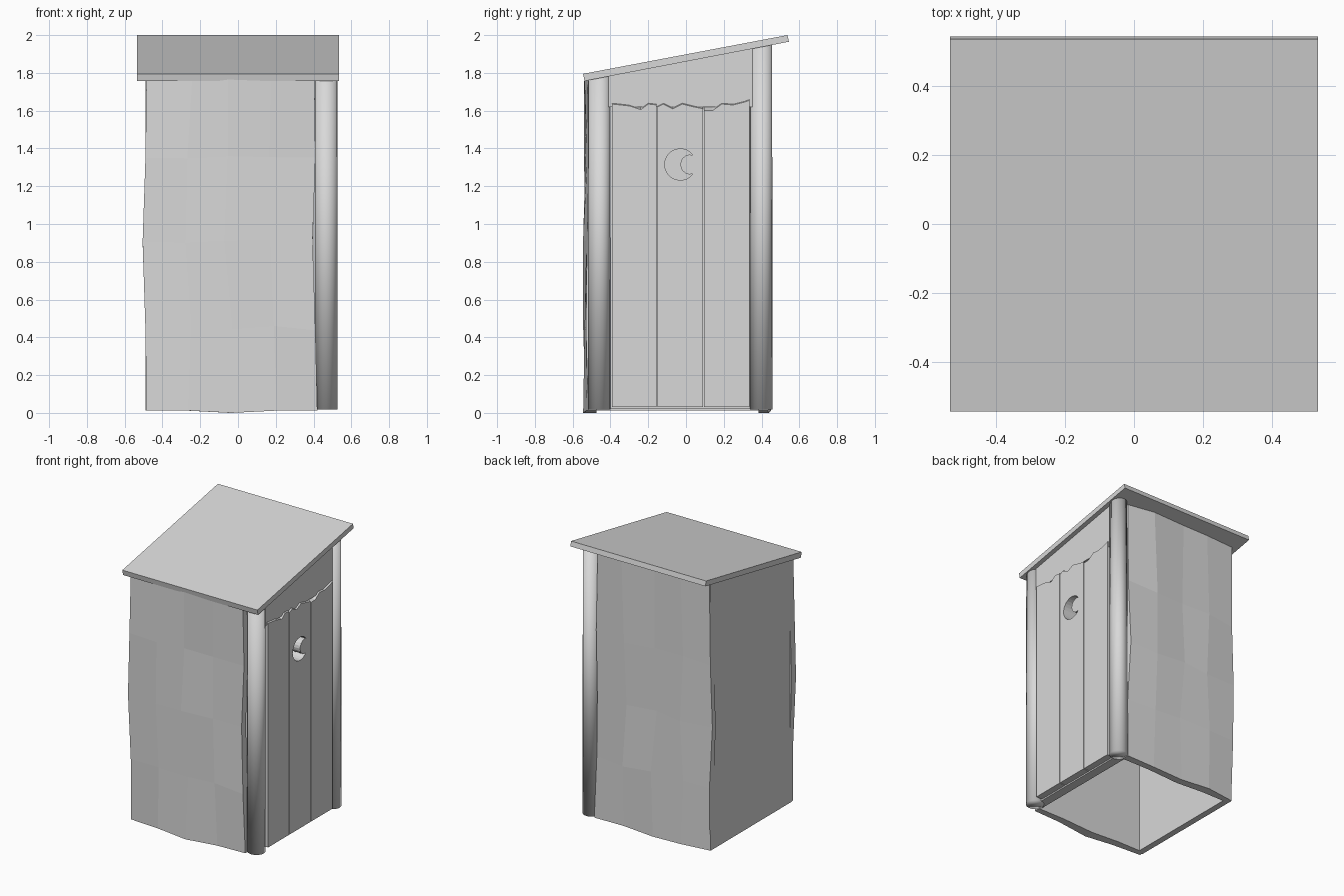
import bpy, bmesh, math, random

random.seed(4)
if "Cube" in bpy.data.objects:
    bpy.data.objects.remove(bpy.data.objects["Cube"], do_unlink=True)

grey = bpy.data.materials.new("weathered_grey")
grey.use_nodes = True
COLOUR = (0.69, 0.69, 0.69, 1)
grey.diffuse_color = COLOUR
grey.node_tree.nodes["Principled BSDF"].inputs["Base Color"].default_value = COLOUR


def finish(name, bm):
    bmesh.ops.recalc_face_normals(bm, faces=bm.faces)
    mesh = bpy.data.meshes.new(name)
    bm.to_mesh(mesh)
    bm.free()
    obj = bpy.data.objects.new(name, mesh)
    bpy.context.collection.objects.link(obj)
    mesh.materials.append(grey)
    return obj


def roof_under(y):
    """Height of the underside of the sloping roof."""
    return 1.757 + (y + 0.535) * 0.194


def prism(name, outline, x0, x1, back_rise=0):
    """Extrude a (y, z) outline along x; back_rise lifts the high points at x0."""
    bm = bmesh.new()
    front = [bm.verts.new((x1, y, z)) for y, z in outline]
    back = [bm.verts.new((x0, y, z + (back_rise if z > 1 else 0)))
            for y, z in outline]
    bm.faces.new(front)
    bm.faces.new(back[::-1])
    n = len(outline)
    for i in range(n):
        j = (i + 1) % n
        bm.faces.new((front[i], back[i], back[j], front[j]))
    return finish(name, bm)


def warped_wall(name, outer, inner, bulge):
    """Wall of four by four warped panels, flat on the inside."""
    left = [-0.485, -0.49, -0.505, -0.49, -0.485]
    right = [0.42, 0.41, 0.395, 0.41, 0.405]
    sign = 1 if outer > inner else -1
    bm = bmesh.new()
    out, back = [], []
    for r in range(5):
        row_out, row_back = [], []
        for c in range(5):
            x = left[r] + (right[r] - left[r]) * c / 4
            if 0 < c < 4:
                x += random.uniform(-0.02, 0.02)
            y = outer + sign * (bulge[c] + random.uniform(-0.01, 0.01))
            z = 0.45 * r + random.uniform(-0.015, 0.015)
            if r == 0:
                z = 0.0 if c == 2 else 0.012
            if r == 4:
                z = roof_under(y) + 0.008
            row_out.append(bm.verts.new((x, y, z)))
            zi = roof_under(inner) + 0.008 if r == 4 else z
            row_back.append(bm.verts.new((x, inner, zi)))
        out.append(row_out)
        back.append(row_back)
    for r in range(4):
        for c in range(4):
            for g in (out, back):
                bm.faces.new((g[r][c], g[r][c + 1], g[r + 1][c + 1], g[r + 1][c]))
        for c in (0, 4):
            bm.faces.new((out[r][c], out[r + 1][c], back[r + 1][c], back[r][c]))
            bm.faces.new((out[c][r], out[c][r + 1], back[c][r + 1], back[c][r]))
    return finish(name, bm)


def post(name, y):
    """Round, softly shaded corner post whose top follows the roof."""
    bm = bmesh.new()
    bmesh.ops.create_cone(bm, cap_ends=True, segments=20, radius1=0.06,
                          radius2=0.058, depth=1)
    for v in bm.verts:
        top = v.co.z > 0
        v.co.x += 0.468
        v.co.y += y
        v.co.z = roof_under(v.co.y) + 0.004 if top else 0.018
    for f in bm.faces:
        f.smooth = True
    return finish(name, bm)


def slab(name, x0, x1, y0, y1, z0):
    """Flat wall running front to back, cut to the roof slope."""
    return prism(name, [(y0, z0), (y1, z0), (y1, roof_under(y1) + 0.005),
                        (y0, roof_under(y0) + 0.005)], x0, x1)


# Sloping roof board
prism("roof", [(-0.537, 1.757), (0.545, 1.965), (0.537, 2.0), (-0.545, 1.795)],
      -0.535, 0.535)

# Walls and corner posts
warped_wall("front_wall", -0.522, -0.475, [0, 0.016, 0.014, 0.01, 0])
warped_wall("back_wall", 0.43, 0.385, [0, 0.014, 0.012, 0.012, 0])
slab("right_wall", -0.49, -0.445, -0.50, 0.42, 0.012)
door_wall = slab("door_wall", 0.40, 0.465, -0.47, 0.40, 0.02)
slab("wall_above_door", 0.46, 0.503, -0.41, 0.352, 1.62)
post("front_post", -0.46)
post("back_post", 0.398)

# Door planks with splintered tops
planks = [
    ("front_plank", -0.392, -0.155, (1.635, 1.63),
     [(-0.30, 1.625), (-0.24, 1.605), (-0.20, 1.635)]),
    ("middle_plank", -0.15, 0.09, (1.62, 1.61),
     [(-0.12, 1.635), (-0.07, 1.61), (-0.02, 1.635), (0.04, 1.62)]),
    ("back_plank", 0.096, 0.337, (1.60, 1.655),
     [(0.14, 1.60), (0.19, 1.635), (0.25, 1.63), (0.31, 1.645)]),
]
door = {}
for name, y0, y1, ends, tops in planks:
    outline = [(y0, 0.03), (y1, 0.03), (y1, ends[1])] + tops[::-1] + [(y0, ends[0])]
    door[name] = prism(name, outline, 0.463, 0.513, 0.022)

# Crescent hole: outer arc round from tip to tip, then the inner arc back
arc = []
for i in range(21):
    a = math.radians(37 + i * (360 - 74) / 20)
    arc.append((-0.03 + 0.083 * math.cos(a), 1.315 + 0.083 * math.sin(a)))
for i in range(1, 10):
    a = math.radians(285 - i * 21)
    arc.append((0.023 + 0.053 * math.cos(a), 1.315 + 0.053 * math.sin(a)))
cutter = prism("crescent_cutter", arc, 0.35, 0.56)
cutter.hide_render = True
for target in (door["middle_plank"], door_wall):
    cut = target.modifiers.new("crescent", 'BOOLEAN')
    cut.operation = 'DIFFERENCE'
    cut.solver = 'EXACT'
    cut.object = cutter
    bpy.context.view_layer.objects.active = target
    bpy.ops.object.modifier_apply(modifier=cut.name)
bpy.data.objects.remove(cutter, do_unlink=True)
